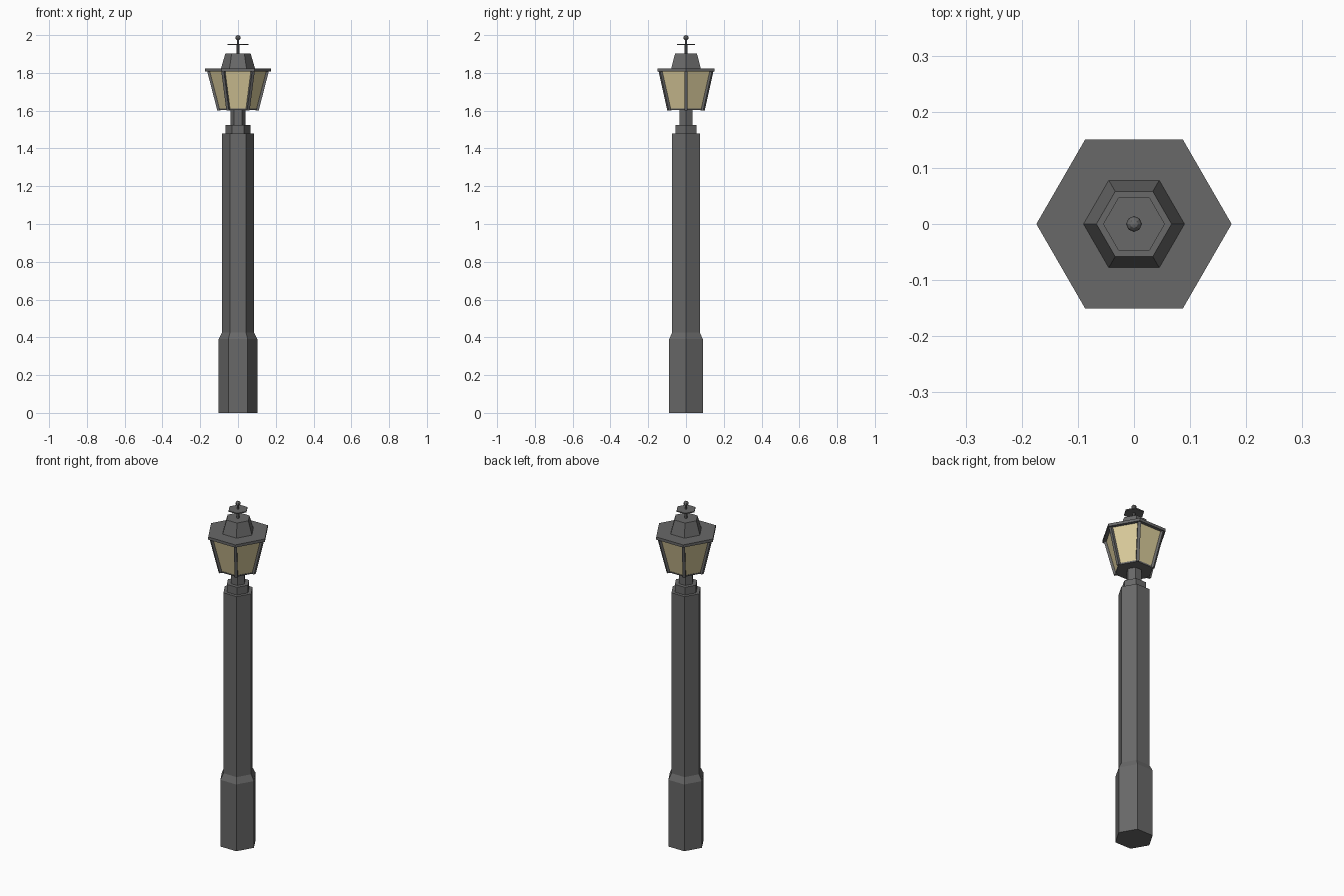
import bpy, bmesh
from math import cos, sin, pi

if "Cube" in bpy.data.objects:
    bpy.data.objects.remove(bpy.data.objects["Cube"])


def material(name, rgb):
    m = bpy.data.materials.new(name)
    m.diffuse_color = (*rgb, 1)
    m.use_nodes = True
    m.node_tree.nodes["Principled BSDF"].inputs["Base Color"].default_value = m.diffuse_color
    return m


IRON = material("dark_iron", (0.14, 0.14, 0.14))
GLASS = material("warm_glass", (0.70, 0.60, 0.33))


def finish(name, bm, mat):
    bmesh.ops.recalc_face_normals(bm, faces=bm.faces)
    me = bpy.data.meshes.new(name)
    bm.to_mesh(me)
    bm.free()
    me.materials.append(mat)
    ob = bpy.data.objects.new(name, me)
    bpy.context.collection.objects.link(ob)
    return ob


def lathe(name, profile, mat=IRON, sides=6):
    """Closed solid from (radius, z) rings, corners on the x axis."""
    bm = bmesh.new()
    rings = [[bm.verts.new((r * cos(2 * pi * i / sides), r * sin(2 * pi * i / sides), z))
              for i in range(sides)] for r, z in profile]
    for a, b in zip(rings, rings[1:]):
        for i in range(sides):
            j = (i + 1) % sides
            bm.faces.new((a[i], a[j], b[j], b[i]))
    bm.faces.new(rings[0])
    bm.faces.new(rings[-1])
    return finish(name, bm, mat)


def corner_bar(name, angle, bottom, top, half_r=0.009, half_t=0.008):
    """Square bar leaning outward along one lantern corner."""
    bm = bmesh.new()
    ends = []
    for r, z in (bottom, top):
        ring = []
        for dr, t in ((-half_r, -half_t), (half_r, -half_t), (half_r, half_t), (-half_r, half_t)):
            x = r + dr
            ring.append(bm.verts.new((x * cos(angle) - t * sin(angle),
                                      x * sin(angle) + t * cos(angle), z)))
        ends.append(ring)
    a, b = ends
    for i in range(4):
        j = (i + 1) % 4
        bm.faces.new((a[i], a[j], b[j], b[i]))
    bm.faces.new(a)
    bm.faces.new(b)
    return finish(name, bm, IRON)


# Post: wide foot with a chamfer, long shaft, collar and neck
lathe("post", [(0.103, 0), (0.103, 0.39), (0.085, 0.425), (0.085, 1.48)])
lathe("collar", [(0.065, 1.48), (0.065, 1.525)])
lathe("neck", [(0.041, 1.525), (0.041, 1.607)])

# Lantern: floor, glass body and six corner bars
lathe("lantern_floor", [(0.103, 1.604), (0.105, 1.612)])
lathe("lantern_glass", [(0.103, 1.612), (0.155, 1.812)], GLASS)
for k in range(6):
    corner_bar(f"corner_bar_{k + 1}", k * pi / 3, (0.101, 1.602), (0.155, 1.812))

# Roof: overhanging plate and tapered cap
lathe("roof_plate", [(0.174, 1.808), (0.174, 1.824)])
lathe("roof_cap", [(0.09, 1.824), (0.067, 1.902)])

# Finial: stem, thin disc and ball
lathe("finial_stem", [(0.009, 1.90), (0.009, 1.95), (0.006, 1.953), (0.006, 1.98)], sides=8)
lathe("finial_disc", [(0.055, 1.948), (0.055, 1.954)])
bm = bmesh.new()
bmesh.ops.create_uvsphere(bm, u_segments=8, v_segments=6, radius=0.014)
bmesh.ops.translate(bm, verts=bm.verts, vec=(0, 0, 1.986))
finish("finial_ball", bm, IRON)
